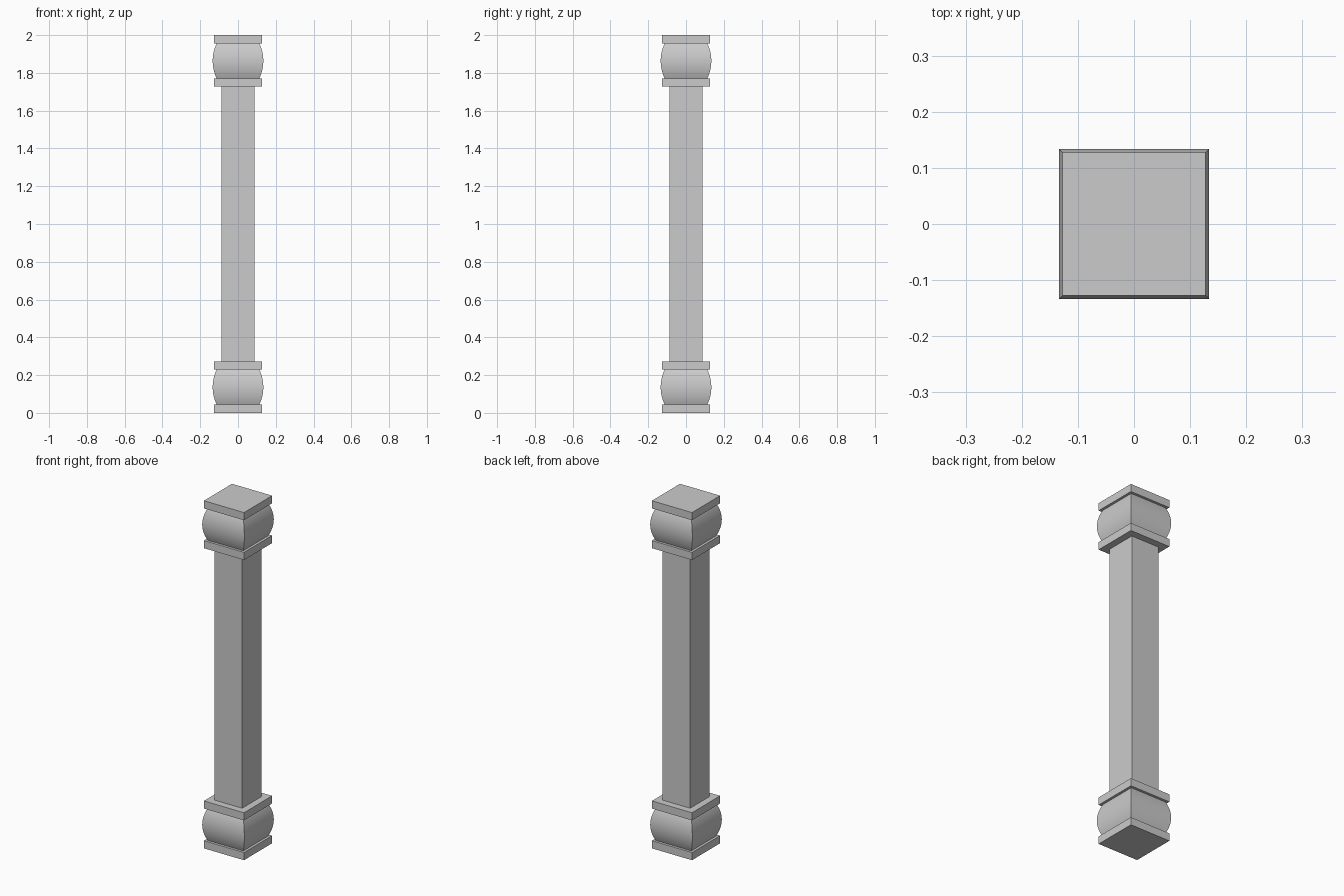
import bpy, bmesh, math

if "Cube" in bpy.data.objects:
    bpy.data.objects.remove(bpy.data.objects["Cube"])

PLATE, SHAFT, BULGE, NECK = 0.1275, 0.0875, 0.134, 0.113  # half widths


def square_loft(name, profile):
    """Stack square rings from (half width, z) pairs and cap both ends."""
    bm = bmesh.new()
    rings = [[bm.verts.new((sx * w, sy * w, z))
              for sx, sy in ((-1, -1), (1, -1), (1, 1), (-1, 1))]
             for w, z in profile]
    for a, b in zip(rings, rings[1:]):
        for i in range(4):
            j = (i + 1) % 4
            bm.faces.new((a[i], a[j], b[j], b[i]))
    bm.faces.new(rings[0][::-1])
    bm.faces.new(rings[-1])
    mesh = bpy.data.meshes.new(name)
    bm.to_mesh(mesh)
    bm.free()
    obj = bpy.data.objects.new(name, mesh)
    bpy.context.collection.objects.link(obj)
    return obj


def slab(name, half, z0, z1):
    return square_loft(name, [(half, z0), (half, z1)])


def cushion(name, z0, z1, steps=16):
    """Square block whose four sides bulge along a circular arc."""
    h, sag = (z1 - z0) / 2, BULGE - NECK
    r = (h * h + sag * sag) / (2 * sag)
    a = math.asin(h / r)
    angles = [-a + 2 * a * i / steps for i in range(steps + 1)]
    obj = square_loft(name, [(BULGE - r + r * math.cos(t), (z0 + z1) / 2 + r * math.sin(t))
                             for t in angles])
    bpy.ops.object.select_all(action='DESELECT')
    obj.select_set(True)
    bpy.context.view_layer.objects.active = obj
    bpy.ops.object.shade_smooth_by_angle(angle=math.radians(30))


# Shaft
slab("shaft", SHAFT, 0.273, 1.727)

# Base and capital: plate, cushion, plate
for part, z in (("base", 0.0), ("capital", 1.727)):
    slab(part + "_lower_plate", PLATE, z, z + 0.044)
    cushion(part + "_cushion", z + 0.044, z + 0.229)
    slab(part + "_upper_plate", PLATE, z + 0.229, z + 0.273)
